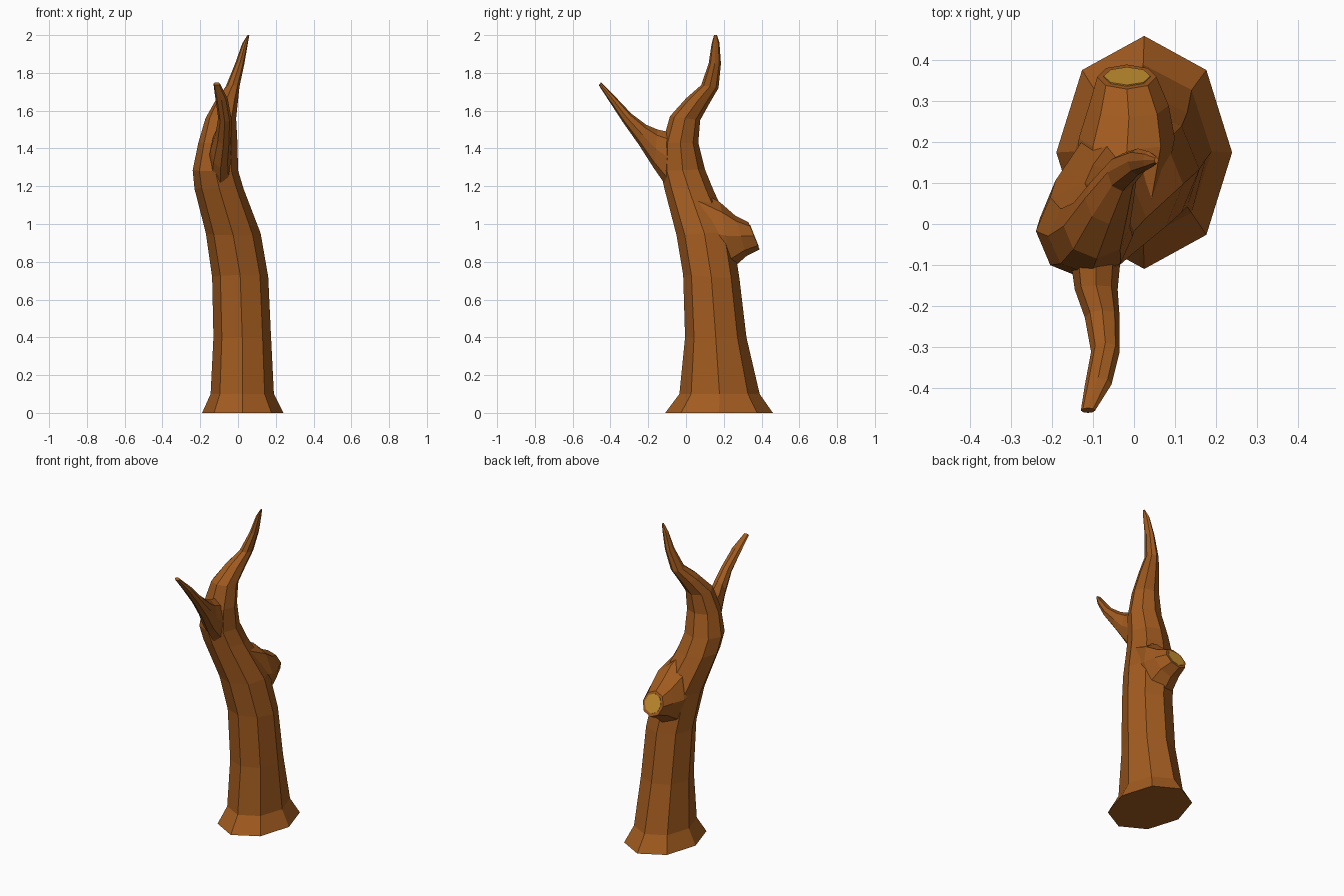
import bpy, bmesh, math
from mathutils import Vector

if "Cube" in bpy.data.objects:
    bpy.data.objects.remove(bpy.data.objects["Cube"])


def material(name, color):
    m = bpy.data.materials.new(name)
    m.diffuse_color = (*color, 1)
    m.use_nodes = True
    m.node_tree.nodes["Principled BSDF"].inputs["Base Color"].default_value = m.diffuse_color
    return m


bark = material("bark", (0.36, 0.105, 0.014))
wood = material("cut_wood", (0.58, 0.29, 0.03))


def ring(y0, z0, y1, z1, x0, x1, n=8):
    """Elliptical section between two profile points (y0,z0)-(y1,z1), spanning x0..x1."""
    a, b = Vector((0, y0, z0)), Vector((0, y1, z1))
    mid, half = (a + b) / 2, (b - a) / 2
    return [mid + half * math.sin(t) +
            Vector(((x0 + x1) / 2 + (x1 - x0) / 2 * math.cos(t), 0, 0))
            for t in (2 * math.pi * i / n for i in range(n))]


def loft(name, sections, mat):
    bm = bmesh.new()
    loops = [[bm.verts.new(p) for p in ring(*s)] for s in sections]
    for lo, hi in zip(loops, loops[1:]):
        for i in range(8):
            j = (i + 1) % 8
            bm.faces.new((lo[i], lo[j], hi[j], hi[i]))
    bm.faces.new(loops[0][::-1])
    bm.faces.new(loops[-1])
    bmesh.ops.recalc_face_normals(bm, faces=bm.faces)
    me = bpy.data.meshes.new(name)
    bm.to_mesh(me)
    bm.free()
    me.materials.append(mat)
    ob = bpy.data.objects.new(name, me)
    bpy.context.collection.objects.link(ob)
    return ob


# Trunk, leaning and curling into the tall pointed top
trunk = loft("trunk", [
    (-.11, 0, .46, 0, -.19, .24),
    (-.035, .10, .39, .10, -.145, .19),
    (-.005, .40, .32, .40, -.13, .175),
    (-.015, .73, .283, .71, -.137, .16),
    (-.05, .94, .245, .96, -.17, .12),
    (-.115, 1.19, .145, 1.18, -.23, .03),
    (-.135, 1.28, .10, 1.29, -.24, 0),
    (-.125, 1.43, .065, 1.43, -.21, -.003),
    (-.085, 1.57, .075, 1.55, -.172, -.01),
    (0, 1.665, .125, 1.64, -.12, 0),
    (.08, 1.735, .172, 1.72, -.065, .008),
    (.12, 1.85, .185, 1.85, -.015, .034),
    (.135, 1.95, .177, 1.96, .022, .052),
    (.148, 2.0, .164, 2.0, .05, .06),
], bark)

# Forward branch
branch = loft("front_branch", [
    (-.09, 1.18, -.02, 1.47, -.16, -.03),
    (-.17, 1.295, -.15, 1.5, -.145, -.04),
    (-.25, 1.42, -.21, 1.525, -.12, -.035),
    (-.335, 1.54, -.29, 1.585, -.105, -.035),
    (-.41, 1.655, -.375, 1.675, -.12, -.055),
    (-.462, 1.735, -.45, 1.75, -.13, -.095),
], bark)

# Sawn-off limb at the back
cut = (.39, .865, .33, 1.01, -.09, .055)
stub = loft("sawn_limb", [
    (.10, .74, .03, 1.20, -.14, .07),
    (.24, .76, .18, 1.115, -.135, .10),
    (.32, .83, .26, 1.045, -.11, .085),
    cut,
], bark)

# Merge limbs into the trunk so no hidden faces remain
bpy.context.view_layer.objects.active = trunk
for limb in (branch, stub):
    mod = trunk.modifiers.new("join", 'BOOLEAN')
    mod.operation, mod.solver, mod.object = 'UNION', 'EXACT', limb
    bpy.ops.object.modifier_apply(modifier=mod.name)
    bpy.data.objects.remove(limb)

# Pale cut face
inner = (.379, .8815, .335, .9935, -.074, .04)
loft("cut_face", [
    inner,
    (.382, .8827, .338, .9947, -.074, .04),
], wood).location = (0, .002, .001)
